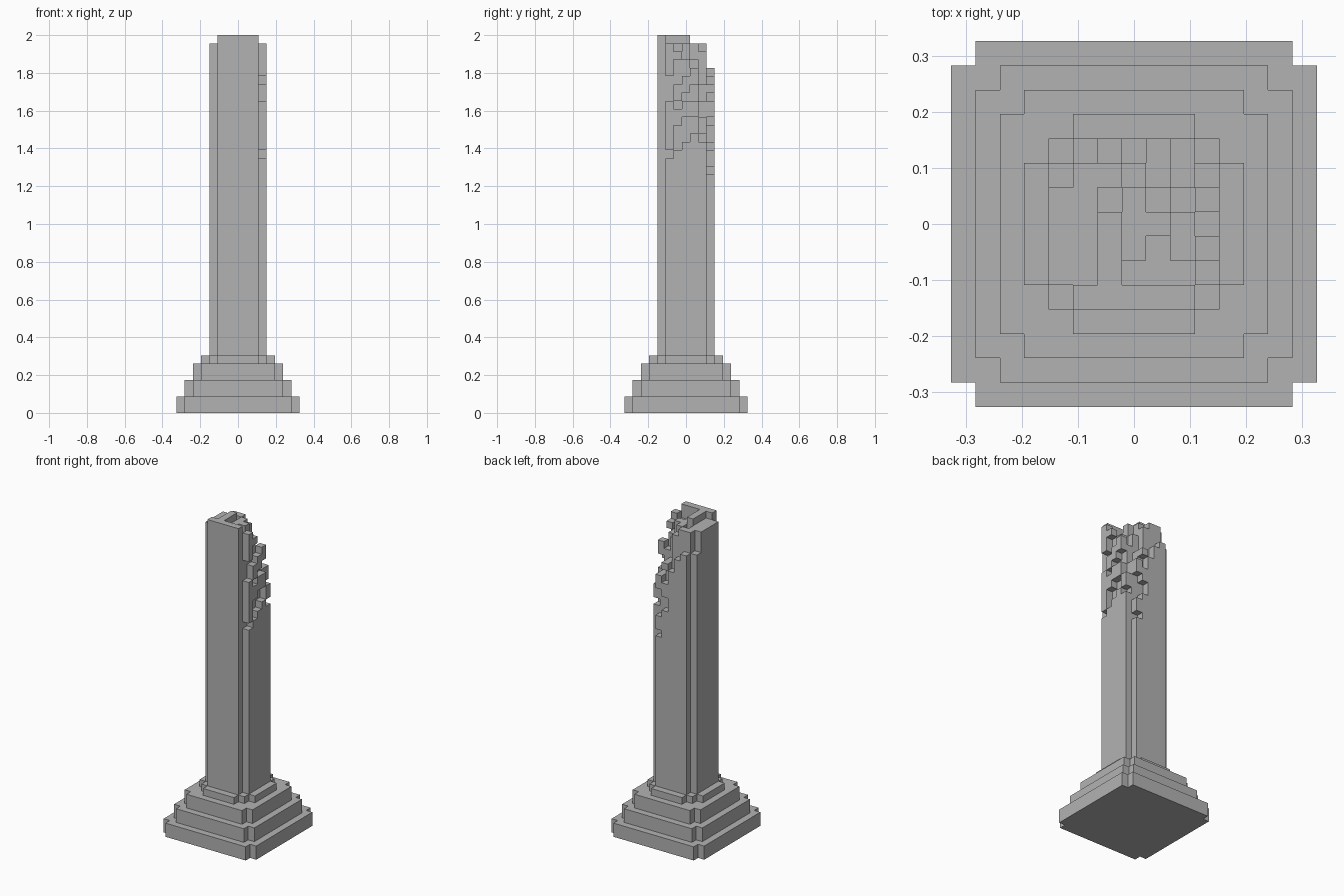
import bpy
import bmesh
from mathutils import Matrix, Vector

U = 2 / 46  # size of one block

cube = bpy.data.objects.get("Cube")
if cube:
    bpy.data.objects.remove(cube)

stone = bpy.data.materials.new("grey_stone")
stone.use_nodes = True
grey = (0.45, 0.45, 0.45, 1)
stone.diffuse_color = grey
bsdf = next(n for n in stone.node_tree.nodes if n.type == 'BSDF_PRINCIPLED')
bsdf.inputs["Base Color"].default_value = grey
bsdf.inputs["Roughness"].default_value = 0.9


def finish(bm, name):
    bm.transform(Matrix.Scale(U, 4))
    bmesh.ops.recalc_face_normals(bm, faces=bm.faces)
    mesh = bpy.data.meshes.new(name)
    bm.to_mesh(mesh)
    bm.free()
    mesh.materials.append(stone)
    bpy.context.collection.objects.link(bpy.data.objects.new(name, mesh))


def prism(name, corner, z0, z1):
    """Extrude an outline made of one corner profile turned four times."""
    bm = bmesh.new()
    verts = []
    for turn in range(4):
        for x, y in corner:
            for _ in range(turn):
                x, y = -y, x
            verts.append(bm.verts.new((x, y, z0)))
    base = bm.faces.new(verts)
    top = bmesh.ops.extrude_face_region(bm, geom=[base], use_keep_orig=True)
    moved = [g for g in top["geom"] if isinstance(g, bmesh.types.BMVert)]
    bmesh.ops.translate(bm, vec=(0, 0, z1 - z0), verts=moved)
    finish(bm, name)


def notched(h):
    return [(h, h - 1), (h - 1, h - 1), (h - 1, h)]


def blocks(name, cells, floor):
    """Skin a set of unit blocks, keeping only the exposed sides."""
    bm = bmesh.new()
    points = {}

    def vert(p):
        key = tuple(round(c * 2) for c in p)
        if key not in points:
            points[key] = bm.verts.new(p)
        return points[key]

    for cell in cells:
        mid = Vector(cell) + Vector((0, 0, 0.5))
        for axis in range(3):
            for sign in (-1, 1):
                other = list(cell)
                other[axis] += sign
                if tuple(other) in cells or other[2] < floor:
                    continue
                n, a, b = Vector(), Vector(), Vector()
                n[axis] = sign / 2
                a[(axis + 1) % 3] = 0.5
                b[(axis + 2) % 3] = sign / 2
                quad = (n - a - b, n + a - b, n + a + b, n - a + b)
                bm.faces.new([vert(mid + q) for q in quad])
    bm.transform(Matrix.Scale(U, 4))
    mesh = bpy.data.meshes.new(name)
    bm.to_mesh(mesh)
    bm.free()
    mesh.materials.append(stone)
    bpy.context.collection.objects.link(bpy.data.objects.new(name, mesh))


# Stepped plinth
for i, name in enumerate(("lower_step", "middle_step", "upper_step")):
    prism(name, notched(7.5 - i), 2 * i, 2 * i + 2)
prism("collar", [(4.5, 2.5), (3.5, 2.5), (3.5, 3.5), (2.5, 3.5), (2.5, 4.5)], 6, 7)

# Intact part of the column
BREAK = 29
prism("column_shaft", notched(3.5), 7, BREAK)

# Broken crown
cells = set()


def fill(x, y, top, bottom=BREAK):
    cells.update((x, y, z) for z in range(bottom, top))


# Core heights, one row per y from front to back
core = ((45, 46, 44, 44, 44),
        (45, 46, 45, 44, 43),
        (45, 46, 45, 45, 43),
        (45, 44, 45, 43, 41),
        (45, 45, 44, 40, 38))
for j, row in enumerate(core):
    for i, top in enumerate(row):
        fill(i - 2, j - 2, top)

# Outer skin: whole front and right walls, worn left and back walls
left_tops = (31, 32, 33, 34, 33)
back_tops = (42, 41, 39, 33, 29)
for k in range(-2, 3):
    fill(k, -3, 46)
    fill(-3, k, 42 if k == 2 else 45)
    fill(3, k, left_tops[k + 2])
    fill(k, 3, back_tops[k + 2])

# Fragments still clinging to the worn walls: position, bottom, top
for y, low, high in ((-2, 32, 38), (-2, 41, 45), (-1, 35, 37), (-1, 38, 40),
                     (-1, 43, 44), (0, 36, 38), (0, 39, 41), (1, 36, 38),
                     (1, 40, 42), (2, 34, 36)):
    fill(3, y, high, low)
for x, low, high in ((2, 30, 32), (2, 36, 38), (1, 35, 37), (1, 39, 40)):
    fill(x, 3, high, low)

blocks("broken_crown", cells, BREAK)
